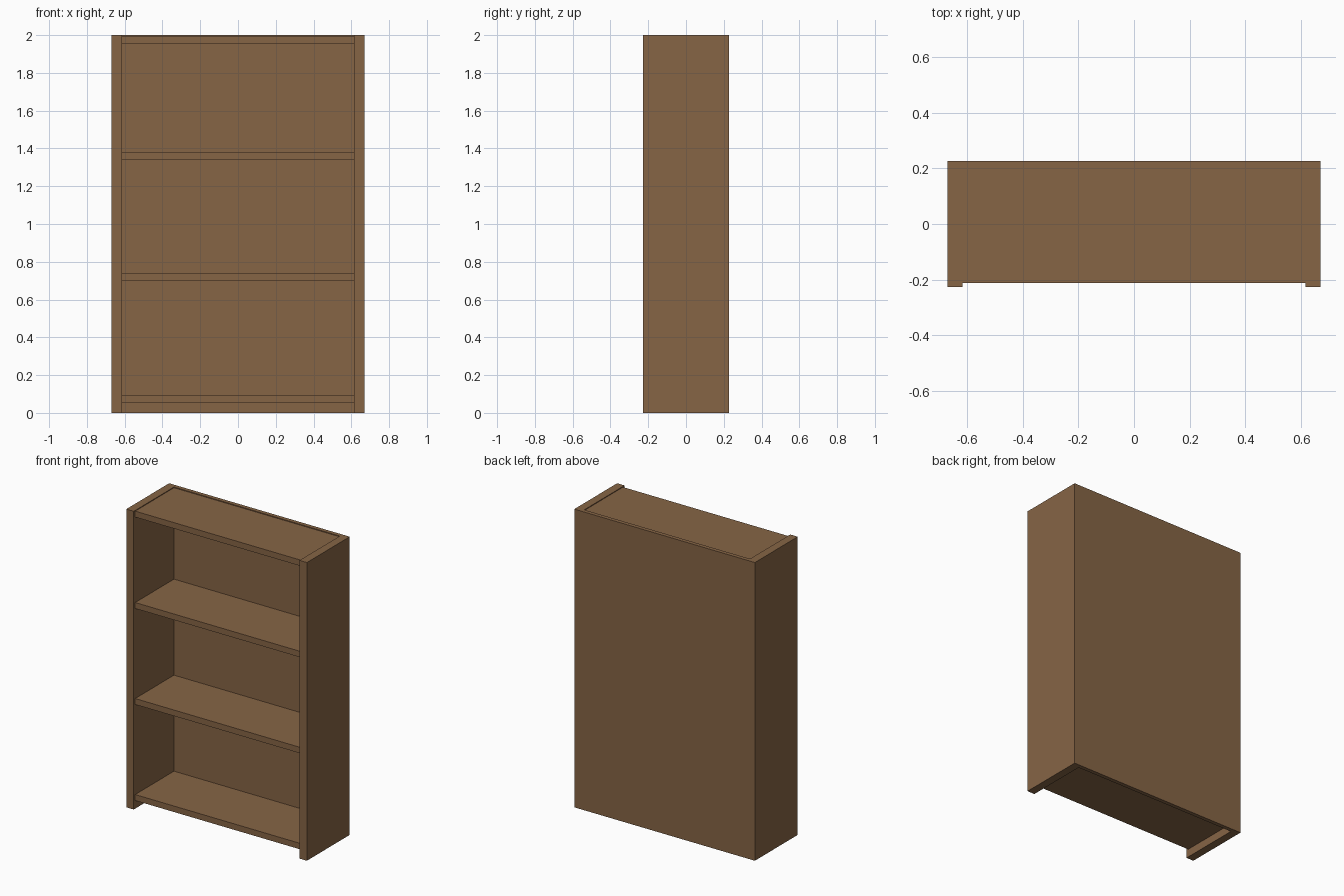
import bpy, bmesh

if "Cube" in bpy.data.objects:
    bpy.data.objects.remove(bpy.data.objects["Cube"])

wood = bpy.data.materials.new("brown_wood")
wood.diffuse_color = (0.24, 0.13, 0.06, 1)
wood.use_nodes = True
wood.node_tree.nodes["Principled BSDF"].inputs["Base Color"].default_value = wood.diffuse_color

W, D, H = 0.67, 0.227, 2.0              # half width, half depth, height
INNER_X, INNER_Y = 0.615, 0.20          # inside faces of the sides and back
SHELF_FRONT, SHELF_T = -0.211, 0.04


def extrude_profile(name, points, z, height):
    """Flat outline (counter-clockwise) raised straight up into a solid."""
    bm = bmesh.new()
    face = bm.faces.new([bm.verts.new((x, y, z)) for x, y in points])
    top = bmesh.ops.extrude_face_region(bm, geom=[face])["geom"]
    verts = [g for g in top if isinstance(g, bmesh.types.BMVert)]
    bmesh.ops.translate(bm, verts=verts, vec=(0, 0, height))
    bmesh.ops.recalc_face_normals(bm, faces=bm.faces)
    mesh = bpy.data.meshes.new(name)
    bm.to_mesh(mesh)
    bm.free()
    mesh.materials.append(wood)
    obj = bpy.data.objects.new(name, mesh)
    bpy.context.collection.objects.link(obj)
    return obj


# Carcass: both sides and the back as one U-shaped piece
right = [(INNER_X, INNER_Y), (INNER_X, -D), (W, -D), (W, D)]
left = [(-x, y) for x, y in reversed(right)]
extrude_profile("carcass", right + left, 0, H)

# Shelves, set slightly back from the front edges
shelf = [(-INNER_X, SHELF_FRONT), (INNER_X, SHELF_FRONT),
         (INNER_X, INNER_Y), (-INNER_X, INNER_Y)]
for name, z in (("bottom_shelf", 0.054), ("lower_shelf", 0.698),
                ("upper_shelf", 1.342), ("top_panel", 1.955)):
    extrude_profile(name, shelf, z, SHELF_T)
